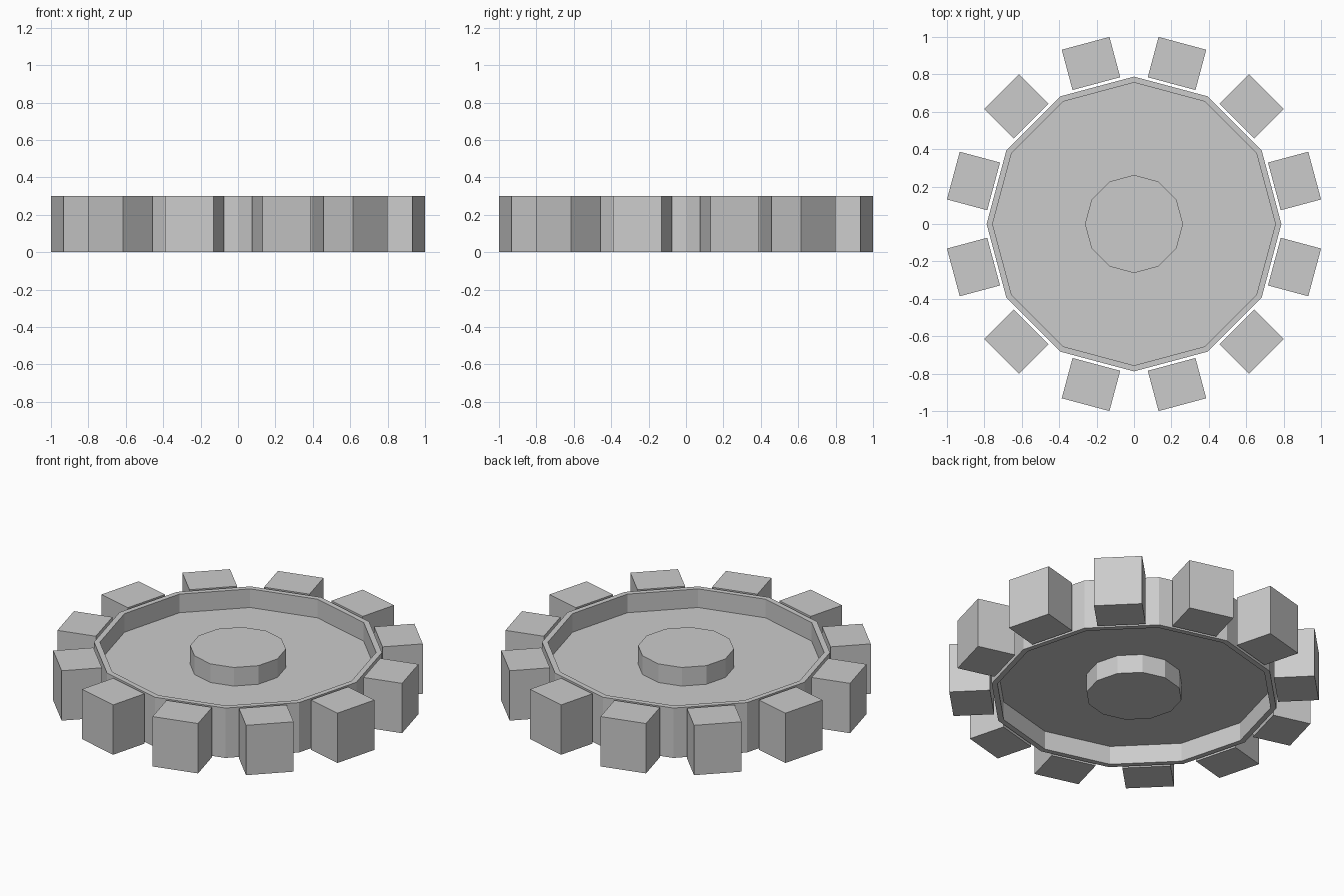
import bpy, bmesh
from math import cos, sin, pi
from mathutils import Matrix

cube = bpy.data.objects.get("Cube")
if cube:
    bpy.data.objects.remove(cube, do_unlink=True)

SIDES = 12
HEIGHT = 0.3
RECESS = 0.112                      # depth of the dish on each side
HUB_R, INNER_R, OUTER_R = 0.262, 0.756, 0.788
TOOTH_IN, TOOTH_OUT, TOOTH_W = 0.777, 1.0, 0.264

grey = bpy.data.materials.new("plain_grey")
grey.use_nodes = True
colour = (0.6, 0.6, 0.6, 1)
grey.diffuse_color = colour
grey.node_tree.nodes["Principled BSDF"].inputs["Base Color"].default_value = colour


def make_object(name, bm):
    bmesh.ops.recalc_face_normals(bm, faces=bm.faces)
    mesh = bpy.data.meshes.new(name)
    bm.to_mesh(mesh)
    bm.free()
    mesh.materials.append(grey)
    obj = bpy.data.objects.new(name, mesh)
    bpy.context.collection.objects.link(obj)
    return obj


# Wheel body: one twelve-sided turned profile with hub, dished web and rim
upper = [(HUB_R, HEIGHT), (HUB_R, HEIGHT - RECESS),
         (INNER_R, HEIGHT - RECESS), (INNER_R, HEIGHT), (OUTER_R, HEIGHT)]
profile = upper + [(r, HEIGHT - z) for r, z in reversed(upper)]
bm = bmesh.new()
rings = [[bm.verts.new((r * cos(2 * pi * i / SIDES), r * sin(2 * pi * i / SIDES), z))
          for i in range(SIDES)] for r, z in profile]
for a, b in zip(rings, rings[1:]):
    for i in range(SIDES):
        j = (i + 1) % SIDES
        bm.faces.new((a[i], a[j], b[j], b[i]))
bm.faces.new(rings[0])
bm.faces.new(rings[-1])
make_object("wheel_body", bm)

# Teeth: a block standing just off each flat of the rim
for i in range(SIDES):
    bm = bmesh.new()
    place = (Matrix.Rotation(2 * pi * (i + 0.5) / SIDES, 4, "Z")
             @ Matrix.Translation(((TOOTH_IN + TOOTH_OUT) / 2, 0, HEIGHT / 2))
             @ Matrix.Diagonal((TOOTH_OUT - TOOTH_IN, TOOTH_W, HEIGHT, 1)))
    bmesh.ops.create_cube(bm, size=1, matrix=place)
    make_object(f"tooth_{i + 1}", bm)
